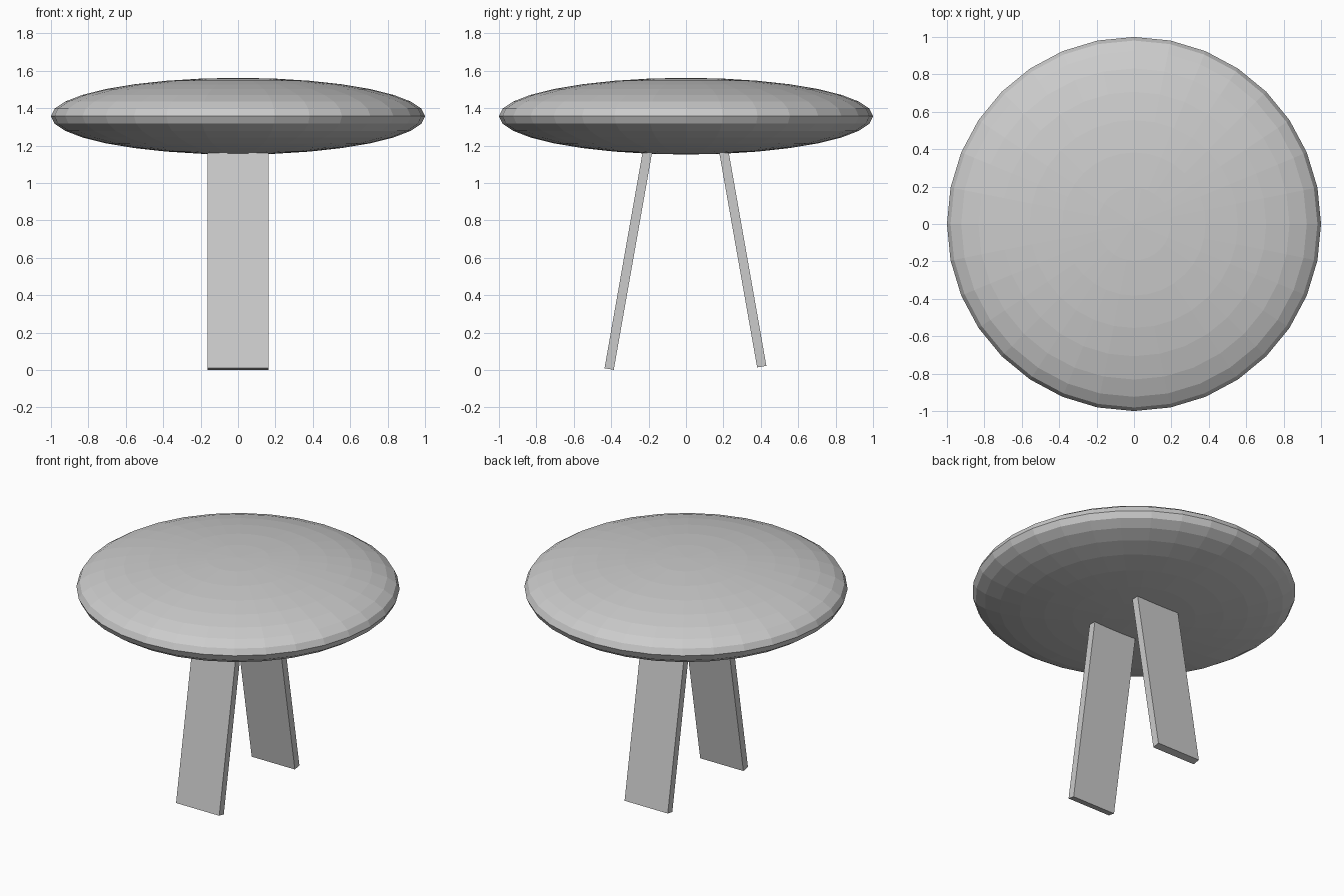
import bpy
import math
from mathutils import Matrix, Vector

if "Cube" in bpy.data.objects:
    bpy.data.objects.remove(bpy.data.objects["Cube"])

TILT = math.radians(10)
LEG_WIDTH, LEG_THICK, LEG_LENGTH = 0.326, 0.05, 1.20


def leg(name, side, foot_y, foot_z):
    """Slab splayed outward; (foot_y, foot_z) is the middle of its lower end."""
    axis = Vector((0, -side * math.sin(TILT), math.cos(TILT)))
    bpy.ops.mesh.primitive_cube_add(size=1)
    ob = bpy.context.object
    ob.name = name
    ob.data.transform(Matrix.Diagonal((LEG_WIDTH, LEG_THICK, LEG_LENGTH, 1)))
    ob.rotation_euler.x = side * TILT
    ob.location = Vector((0, side * foot_y, foot_z)) + axis * LEG_LENGTH / 2


# Flattened, faceted table top
bpy.ops.mesh.primitive_uv_sphere_add(segments=32, ring_count=16, radius=1,
                                     location=(0, 0, 1.357))
top = bpy.context.object
top.name = "table_top"
top.data.transform(Matrix.Diagonal((1, 1, 0.205, 1)))

# Two splayed slab legs; the back one stops slightly higher
leg("front_leg", -1, 0.411, 0.005)
leg("back_leg", 1, 0.405, 0.018)
